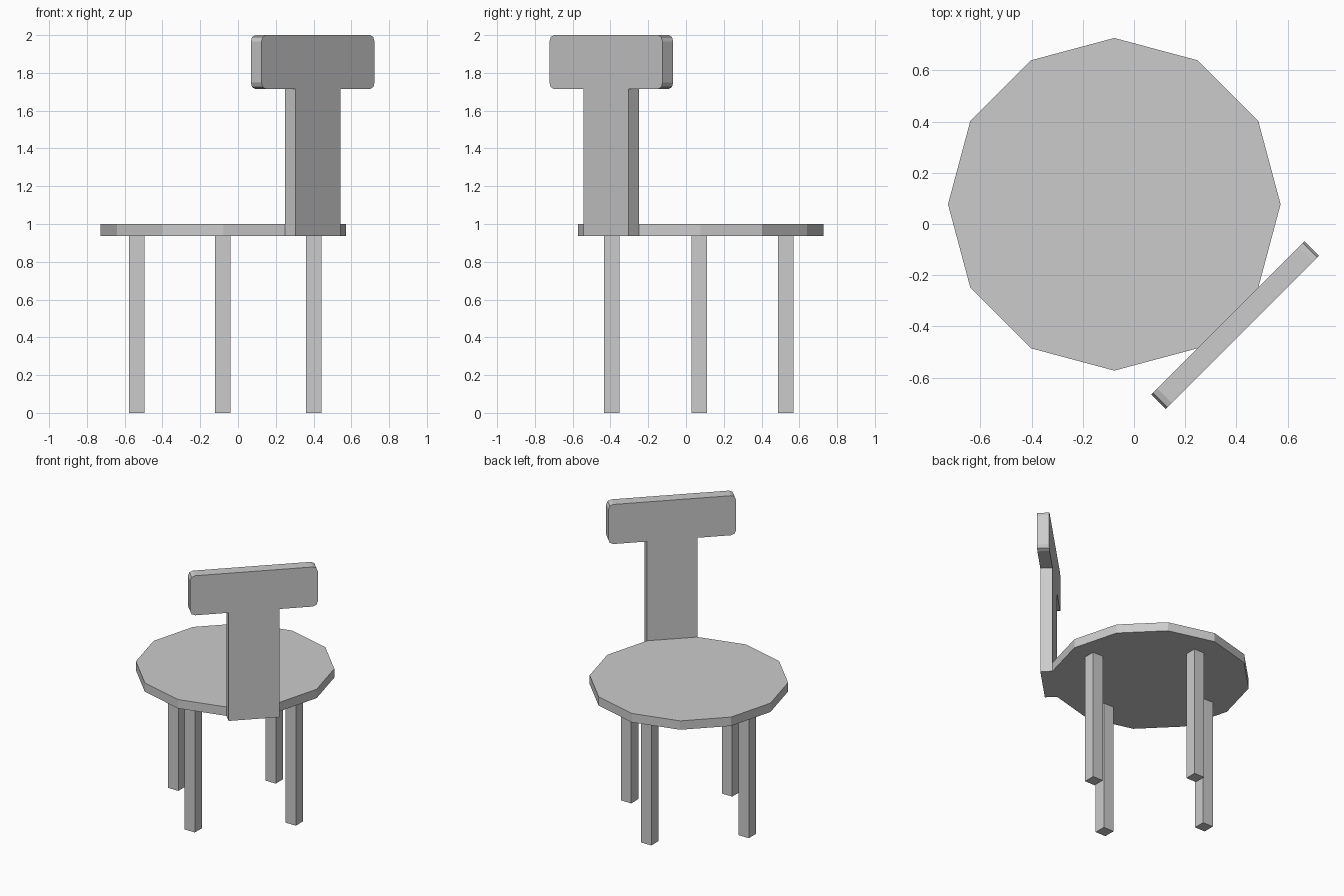
import bpy, bmesh
from math import sin, cos, pi
from mathutils import Matrix, Vector

if "Cube" in bpy.data.objects:
    bpy.data.objects.remove(bpy.data.objects["Cube"])

CX, CY = -0.077, 0.077      # seat centre
R = 0.65                    # seat radius (12 sides)
SEAT_BOTTOM, SEAT_TOP = 0.936, 1.0


def prism(name, outline, direction, matrix=Matrix()):
    """Closed solid made by extruding a flat outline."""
    bm = bmesh.new()
    face = bm.faces.new([bm.verts.new(p) for p in outline])
    new = bmesh.ops.extrude_face_region(bm, geom=[face], use_keep_orig=True)["geom"]
    bmesh.ops.translate(bm, vec=Vector(direction),
                        verts=[g for g in new if isinstance(g, bmesh.types.BMVert)])
    bmesh.ops.recalc_face_normals(bm, faces=bm.faces)
    mesh = bpy.data.meshes.new(name)
    bm.to_mesh(mesh)
    bm.free()
    obj = bpy.data.objects.new(name, mesh)
    obj.matrix_world = matrix
    bpy.context.collection.objects.link(obj)
    return obj


# Twelve-sided seat
ring = [(R * cos(i * pi / 6), R * sin(i * pi / 6), SEAT_BOTTOM) for i in range(12)]
prism("seat", ring, (0, 0, SEAT_TOP - SEAT_BOTTOM), Matrix.Translation((CX, CY, 0)))

# Four square legs in a diamond
h = 0.041
for name, x, y in (("left_leg", -0.537, 0.07), ("right_leg", 0.4, 0.07),
                   ("front_leg", -0.08, -0.394), ("back_leg", -0.08, 0.527)):
    square = [(-h, -h, 0), (h, -h, 0), (h, h, 0), (-h, h, 0)]
    prism(name, square, (0, 0, SEAT_BOTTOM), Matrix.Translation((x, y, 0)))

# T-shaped backrest, as wide at the post as one seat side
POST = R * sin(pi / 12)
HALF, LOW, HIGH, ROUND = 0.423, 1.715, 2.0, 0.033
INNER = -R * cos(pi / 12)


def corner(z, start):
    sz = 1 if z == LOW else -1
    return [(HALF - ROUND + ROUND * cos(start + k * pi / 4),
             z + sz * ROUND + ROUND * sin(start + k * pi / 4)) for k in range(3)]


side = [(POST, SEAT_BOTTOM), (POST, LOW)] + corner(LOW, -pi / 2) + corner(HIGH, 0)
profile = side + [(-x, z) for x, z in reversed(side)]
prism("backrest", [(x, INNER, z) for x, z in profile], (0, -0.08, 0),
      Matrix.Translation((CX, CY, 0)) @ Matrix.Rotation(pi / 4, 4, 'Z'))
